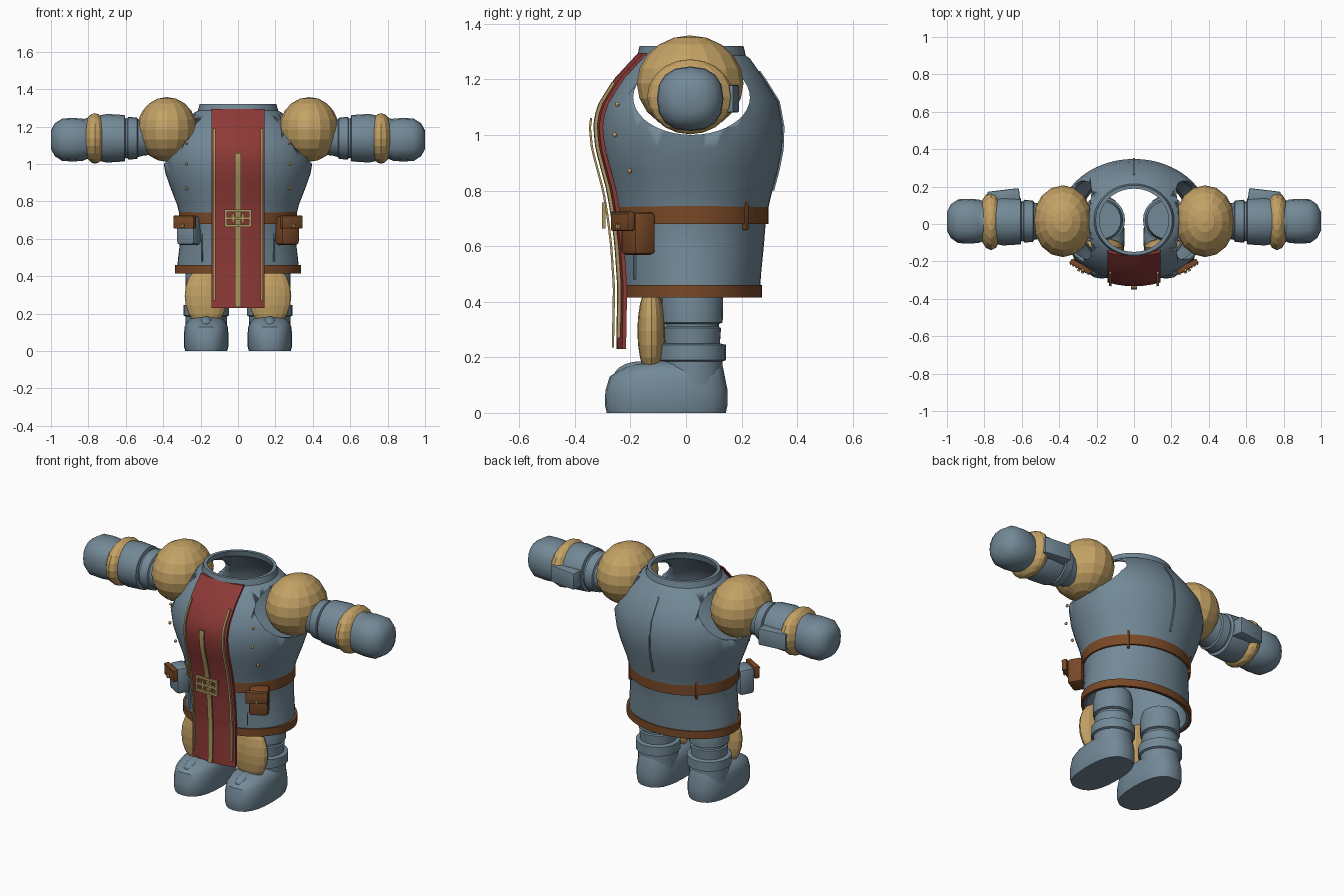
import bpy, bmesh, math
from mathutils import Matrix

if "Cube" in bpy.data.objects:
    bpy.data.objects.remove(bpy.data.objects["Cube"])


def material(name, rgb):
    m = bpy.data.materials.new(name)
    m.use_nodes = True
    m.diffuse_color = (*rgb, 1)
    m.node_tree.nodes["Principled BSDF"].inputs["Base Color"].default_value = (*rgb, 1)
    return m


STEEL = material("blue grey", (0.17, 0.25, 0.31))
GOLD = material("warm gold", (0.55, 0.36, 0.13))
TRIM = material("pale gold", (0.42, 0.31, 0.12))
RED = material("dark red", (0.27, 0.042, 0.038))
LEATHER = material("brown leather", (0.19, 0.066, 0.02))


def finish(bm, name, mat, smooth=True):
    bmesh.ops.recalc_face_normals(bm, faces=bm.faces[:])
    me = bpy.data.meshes.new(name)
    bm.to_mesh(me)
    bm.free()
    me.materials.append(mat)
    ob = bpy.data.objects.new(name, me)
    bpy.context.collection.objects.link(ob)
    if smooth:
        bpy.ops.object.select_all(action='DESELECT')
        ob.select_set(True)
        bpy.context.view_layer.objects.active = ob
        bpy.ops.object.shade_smooth_by_angle(angle=math.radians(35))
    return ob


def loft(name, rings, mat, n=24, axis='z', closed=False, power=1.0):
    """Skin rings of (position, centre a, centre b, radius a, radius b)."""
    bm = bmesh.new()
    loops = []
    for t, ca, cb, ra, rb in rings:
        loop = []
        for i in range(n):
            c, s = math.cos(math.tau * i / n), math.sin(math.tau * i / n)
            a = ca + ra * math.copysign(abs(c) ** power, c)
            b = cb + rb * math.copysign(abs(s) ** power, s)
            loop.append(bm.verts.new((a, b, t) if axis == 'z' else (t, a, b)))
        loops.append(loop)
    pairs = list(zip(loops, loops[1:]))
    if closed:
        pairs.append((loops[-1], loops[0]))
    else:
        bm.faces.new(loops[0])
        bm.faces.new(loops[-1])
    for p, q in pairs:
        for i in range(n):
            j = (i + 1) % n
            bm.faces.new((p[i], p[j], q[j], q[i]))
    return finish(bm, name, mat)


def ball(name, loc, radii, mat, seg=16, rings=10, smooth=False):
    bm = bmesh.new()
    bmesh.ops.create_uvsphere(bm, u_segments=seg, v_segments=rings, radius=1)
    bmesh.ops.transform(bm, verts=bm.verts[:],
                        matrix=Matrix.Translation(loc) @ Matrix.Diagonal((*radii, 1)))
    return finish(bm, name, mat, smooth)


def box(name, loc, size, mat, turn=0.0, bevel=0.0, local=(0, 0, 0)):
    bm = bmesh.new()
    bmesh.ops.create_cube(bm, size=1)
    bmesh.ops.transform(bm, verts=bm.verts[:], matrix=Matrix.Diagonal((*size, 1)))
    if bevel:
        bmesh.ops.bevel(bm, geom=bm.edges[:], offset=bevel, segments=2, profile=0.5, affect='EDGES')
    m = Matrix.Translation(loc) @ Matrix.Rotation(turn, 4, 'Z') @ Matrix.Translation(local)
    bmesh.ops.transform(bm, verts=bm.verts[:], matrix=m)
    return finish(bm, name, mat)


def lerp(path, z):
    for (z0, y0), (z1, y1) in zip(path, path[1:]):
        if z1 <= z <= z0:
            return y0 + (y1 - y0) * (z - z0) / (z1 - z0)
    return path[0][1] if z > path[0][0] else path[-1][1]


def strip(name, path, x, width, z0, z1, thick, mat, shift=0.0, bow=1.0, cols=6, rows=24):
    """Curved band that follows a side path, bowed round the chest."""
    bm = bmesh.new()
    layers = []
    for d in (0, thick):
        grid = []
        for r in range(rows + 1):
            z = z0 + (z1 - z0) * r / rows
            row = []
            for c in range(cols + 1):
                u = x + width * (c / cols - 0.5)
                row.append(bm.verts.new((u, lerp(path, z) + shift + d + bow * u * u, z)))
            grid.append(row)
        layers.append(grid)
    f, b = layers
    for r in range(rows):
        for c in range(cols):
            for g in layers:
                bm.faces.new((g[r][c], g[r][c + 1], g[r + 1][c + 1], g[r + 1][c]))
        for c in (0, cols):
            bm.faces.new((f[r][c], f[r + 1][c], b[r + 1][c], b[r][c]))
    for r in (0, rows):
        for c in range(cols):
            bm.faces.new((f[r][c], f[r][c + 1], b[r][c + 1], b[r][c]))
    return finish(bm, name, mat)


# Torso shell: outer wall then inner wall, with arm holes cut through
CY = 0.02
profile = [(1.32, .205, .187), (1.285, .215, .195), (1.275, .235, .21), (1.2, .325, .262), (1.12, .385, .312),
           (1.03, .402, .328), (.95, .388, .326), (.87, .36, .31), (.78, .325, .286),
           (.7, .305, .268), (.6, .308, .26), (.5, .32, .25), (.42, .328, .245)]
outer = [(z, 0, CY, a, b) for z, a, b in profile]
inner = [(z, 0, CY, a - .02, b - .018) for z, a, b in reversed(profile)]
torso = loft("torso", outer + inner, STEEL, n=48, closed=True)
cutter = loft("arm_hole_cutter", [(-.6, CY, 1.135, .21, .135), (.6, CY, 1.135, .21, .135)],
              STEEL, n=40, axis='x')
cutter.hide_render = True
cut = torso.modifiers.new("arm_holes", 'BOOLEAN')
cut.object, cut.operation, cut.solver = cutter, 'DIFFERENCE', 'EXACT'
bpy.context.view_layer.objects.active = torso
bpy.ops.object.modifier_apply(modifier=cut.name)
bpy.data.objects.remove(cutter)

# Belt, hem band and back seam
for name, z0, z1, a, b, w in (("belt", .68, .75, .316, .277, .02), ("hem_band", .415, .46, .338, .254, .015)):
    loft(name, [(z0, 0, CY, a, b), (z1, 0, CY, a, b), (z1, 0, CY, a - w, b - w),
                (z0, 0, CY, a - w, b - w)], LEATHER, n=48, closed=True)
back = [(z, CY + b) for z, a, b in profile]
strip("back_seam", back, 0, .01, .8, 1.23, .014, STEEL, shift=-.008, bow=0, cols=1)

# Tabard with gold trim
front = [(1.295, -.172), (1.2, -.26), (1.1, -.322), (1.03, -.333), (.95, -.325), (.8, -.285),
         (.7, -.268), (.6, -.256), (.45, -.246), (.23, -.25)]
strip("tabard", front, 0, .285, .23, 1.295, .014, RED)
strip("centre_trim", front, 0, .03, .235, 1.06, .008, TRIM, shift=-.017, bow=0, cols=1)
for s in (-1, 1):
    strip("side_trim", front, s * .127, .011, .27, 1.19, .012, TRIM, shift=-.016, cols=1)

# Buckle frame
for z in (.67, .71, .75):
    box("buckle_bar", (0, -.296, z), (.145, .014, .013), TRIM)
for x in (-.066, -.025, .025, .066):
    tall = .092 if abs(x) > .05 else .05
    box("buckle_post", (x, -.296, .71), (.013, .014, tall), TRIM)

for s in (-1, 1):
    side = "left" if s > 0 else "right"

    # Shoulder and arm
    ball(side + "_shoulder", (s * .38, .015, 1.185), (.16, .192, .173), GOLD)
    arm = [(.3, .075), (.5, .092), (.535, .1), (.54, .11), (.588, .115), (.592, .105), (.602, .105),
           (.606, .124), (.7, .13), (.75, .12), (.84, .1)]
    loft(side + "_arm", [(s * x, CY - .005, 1.138, r, r) for x, r in arm], STEEL, axis='x')
    box(side + "_arm_plate", (s * .695, .14, 1.13), (.17, .085, .1), STEEL, turn=-s * .12, bevel=.008)
    ball(side + "_wrist_guard", (s * .765, .015, 1.137), (.068, .155, .135), GOLD)
    hand = [(.79, .1), (.83, .116), (.88, .12), (.94, .117), (.98, .09), (1.0, .05)]
    loft(side + "_hand", [(s * x, .015, 1.13, r, r * .97) for x, r in hand],
         STEEL, n=16, axis='x', power=.85)

    # Leg, boot and knee guard
    cx = s * .17
    leg = [(.1, .11), (.185, .11), (.19, .122), (.245, .122), (.25, .1), (.305, .104), (.31, .096),
           (.32, .096), (.325, .11), (.41, .112), (.46, .1)]
    loft(side + "_leg", [(z, cx, .022, r, r) for z, r in leg], STEEL)
    boot = [(0, .143, -.285, .112), (.03, .15, -.292, .12), (.08, .15, -.29, .12), (.13, .14, -.275, .115),
            (.155, .135, -.24, .105), (.175, .13, -.19, .085), (.186, .12, -.12, .06)]
    loft(side + "_boot", [(z, cx, (y0 + y1) / 2, w, (y0 - y1) / 2) for z, y0, y1, w in boot],
         STEEL, power=.8)
    ball(side + "_boot_tongue", (cx, -.16, .13), (.045, .1, .056), STEEL, smooth=True)
    ball(side + "_knee_guard", (cx, -.125, .295), (.115, .05, .165), GOLD)

    # Belt loop, skirt crease and chest studs
    box(side + "_belt_loop", (s * .22, .213, .713), (.014, .022, .11), LEATHER, turn=-s * .8, bevel=.004)
    box(side + "_skirt_crease", (s * .19, -.18, .555), (.006, .02, .15), STEEL, turn=s * .6)
    for z, y in ((1.11, -.247), (1.0, -.256), (.87, -.203)):
        ball(side + "_chest_stud", (s * .275, y, z), (.009,) * 3, GOLD, 8, 6, True)

    # Belt pouch with a studded flap
    t = s * math.radians(30)
    body = (s * .262, -.172, .645)
    box(side + "_pouch", body, (.11, .09, .155), LEATHER if s > 0 else STEEL, turn=t, bevel=.018)
    box(side + "_pouch_flap", (s * .285, -.228, .69), (.125, .03, .07), LEATHER, turn=t, bevel=.006)
    for i in range(7):
        m = Matrix.Rotation(t, 4, 'Z') @ Matrix.Translation(((i - 3) * .018, -.016, 0))
        p = Matrix.Translation((s * .285, -.228, .717)) @ m
        ball(side + "_flap_stud", p.translation, (.004,) * 3, TRIM, 6, 4)
    box(side + "_pouch_clasp", (s * .285, -.228, .67), (.016, .014, .018), TRIM, turn=t, bevel=.003,
        local=(0, -.02, 0))
